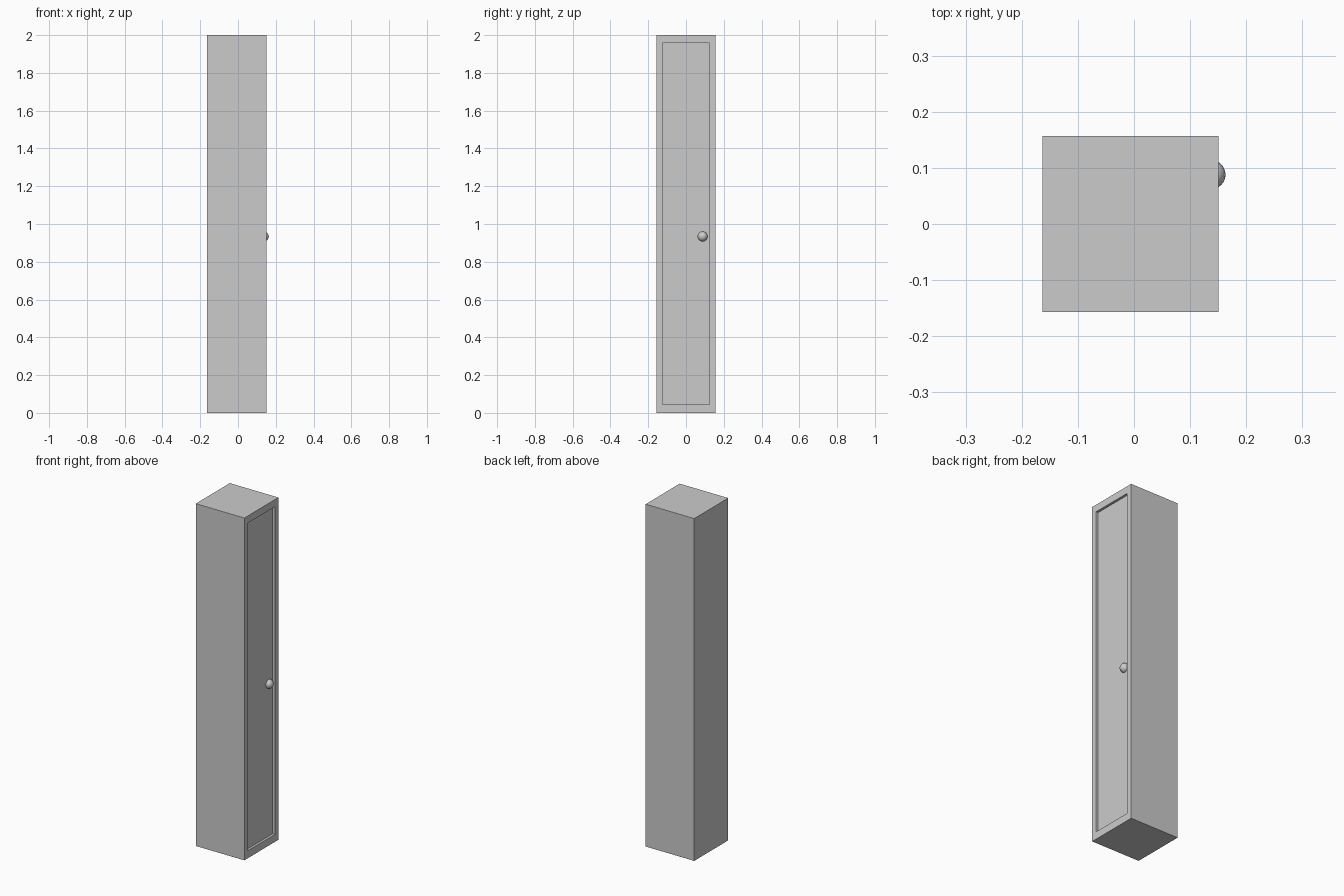
import bpy, bmesh
from mathutils import Vector

if "Cube" in bpy.data.objects:
    bpy.data.objects.remove(bpy.data.objects["Cube"])

X0, X1, HALF, H = -0.163, 0.151, 0.157, 2.0
DEPTH = 0.014


def add_object(name, bm):
    bmesh.ops.recalc_face_normals(bm, faces=bm.faces)
    mesh = bpy.data.meshes.new(name)
    bm.to_mesh(mesh)
    bm.free()
    obj = bpy.data.objects.new(name, mesh)
    bpy.context.collection.objects.link(obj)
    return obj


# Cabinet body with the door panel recessed into the +x face
bm = bmesh.new()
bmesh.ops.create_cube(bm, size=1)
for v in bm.verts:
    v.co = Vector((X1 if v.co.x > 0 else X0, v.co.y * 2 * HALF, (v.co.z + 0.5) * H))
bm.normal_update()
door = max(bm.faces, key=lambda f: f.normal.x)
bmesh.ops.inset_region(bm, faces=[door], thickness=0.03)
for v in door.verts:
    v.co.y = 0.125 if v.co.y > 0 else -0.125
    v.co.z = 1.958 if v.co.z > 1 else 0.044
panel = bmesh.ops.extrude_discrete_faces(bm, faces=[door])["faces"][0]
for v in panel.verts:
    v.co.x -= DEPTH
add_object("cabinet", bm)

# Round door knob, half sunk into the panel
bm = bmesh.new()
bmesh.ops.create_uvsphere(bm, u_segments=32, v_segments=16, radius=0.026)
bmesh.ops.translate(bm, verts=bm.verts, vec=(0.137, 0.088, 0.934))
for f in bm.faces:
    f.smooth = True
add_object("door_knob", bm)
